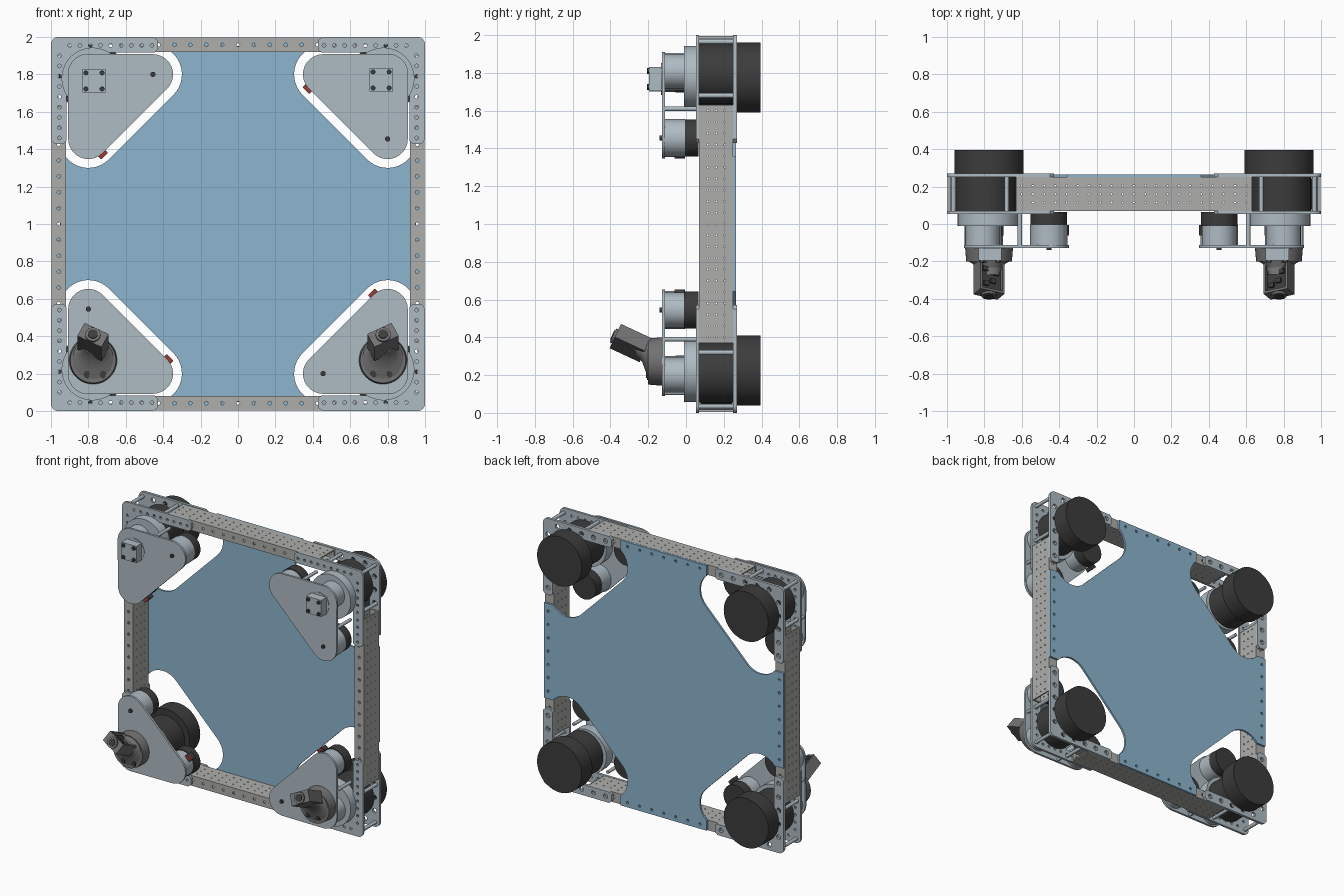
import bpy, bmesh
from math import radians, cos, sin, pi
from mathutils import Matrix, Vector

if "Cube" in bpy.data.objects:
    bpy.data.objects.remove(bpy.data.objects["Cube"])

def material(name, rgb):
    m = bpy.data.materials.new(name)
    m.diffuse_color = (*rgb, 1)
    m.use_nodes = True
    m.node_tree.nodes["Principled BSDF"].inputs["Base Color"].default_value = m.diffuse_color
    return m

BLUE = material("blue_sheet", (.27, .46, .62))
PLATE = material("plate_metal", (.43, .50, .55))
BEAM = material("beam_metal", (.42, .42, .41))
DARK = material("dark_motor", (.045, .045, .045))
ARM = material("arm_plastic", (.17, .17, .17))
RED = material("red_terminal", (.35, .04, .03))
UP = Matrix.Translation((0, 0, 1))
TILT = Matrix.Rotation(pi / 2, 4, 'X')     # sheet XY -> XZ, facing the front

def finish(name, bm, mat, M):
    bm.transform(M)
    bmesh.ops.recalc_face_normals(bm, faces=bm.faces)
    me = bpy.data.meshes.new(name)
    bm.to_mesh(me)
    bm.free()
    me.materials.append(mat)
    ob = bpy.data.objects.new(name, me)
    bpy.context.collection.objects.link(ob)
    return ob

def arc(cx, cz, r, a0, a1, n=10):
    return [(cx + r * cos(radians(a0 + (a1 - a0) * i / n)),
             cz + r * sin(radians(a0 + (a1 - a0) * i / n))) for i in range(n + 1)]

def sheet(name, outline, holes, y0, y1, mat, M=UP):
    """Flat XZ profile with round holes (x, z, r), extruded from y0 to y1."""
    cu = bpy.data.curves.new(name, 'CURVE')
    cu.dimensions, cu.fill_mode, cu.extrude = '2D', 'BOTH', (y1 - y0) / 2
    for loop in [outline] + [arc(x, z, r, 0, 315, 7) for x, z, r in holes]:
        sp = cu.splines.new('POLY')
        sp.points.add(len(loop) - 1)
        for p, (x, z) in zip(sp.points, loop):
            p.co = (x, z, 0, 1)
        sp.use_cyclic_u = True
    tmp = bpy.data.objects.new(name, cu)
    bpy.context.collection.objects.link(tmp)
    dg = bpy.context.evaluated_depsgraph_get()
    me = bpy.data.meshes.new_from_object(tmp.evaluated_get(dg))
    bm = bmesh.new()
    bm.from_mesh(me)
    bpy.data.objects.remove(tmp)
    bpy.data.curves.remove(cu)
    bpy.data.meshes.remove(me)
    bmesh.ops.remove_doubles(bm, verts=bm.verts, dist=1e-5)
    return finish(name, bm, mat, M @ Matrix.Translation((0, (y0 + y1) / 2, 0)) @ TILT)

def cyl(name, x, z, r, y0, y1, mat, M, seg=48, front_r=None):
    bm = bmesh.new()
    bmesh.ops.create_cone(bm, cap_ends=True, segments=seg, radius1=r,
                          radius2=front_r or r, depth=y1 - y0)
    return finish(name, bm, mat, M @ Matrix.Translation((x, (y0 + y1) / 2, z)) @ TILT)

def box(name, c, size, mat, M, rot=Matrix()):
    bm = bmesh.new()
    bmesh.ops.create_cube(bm, size=1)
    return finish(name, bm, mat, M @ Matrix.Translation(c) @ rot @ Matrix.Diagonal((*size, 1)))

# Back sheet with scalloped corners
corner = [(.995, .357)] + arc(.8, .455, .155, 321, 225) + arc(.455, .8, .155, 225, 129) + [(.357, .995)]
outline, holes = [], []
edge = [(x / 10, .96, .01) for x in range(-3, 4)]
for q in range(4):
    outline += corner
    holes += edge
    corner = [(-z, x) for x, z in corner]
    edge = [(-z, x, r) for x, z, r in edge]
sheet("back_sheet", outline, holes, .25, .265, BLUE)

# Profiles of the corner parts
gusset = ([(1, .45)] + arc(.96, .96, .04, 0, 90, 6) + [(.45, 1), (.428, .98), (.428, .935), (.445, .918)]
          + arc(.82, .82, .098, 90, 0, 8) + [(.918, .445), (.935, .428), (.98, .428)])
cover = arc(.8, .8, .11, 0, 90) + arc(.455, .8, .108, 90, 225) + arc(.8, .455, .108, 225, 360)

def rect(w, a, b):
    return [(-w, a), (w, a), (w, b), (-w, b)]

for q in range(4):
    M = UP @ Matrix.Rotation(q * pi / 2, 4, 'Y')
    # Perforated box beam
    row = [(-.595 + i * .085, .958, .01) for i in range(15)]
    sheet("beam_front_wall", rect(.63, .92, .996), row, .07, .08, BEAM, M)
    sheet("beam_back_wall", rect(.63, .92, .996), row, .24, .25, BEAM, M)
    grid = [(-.6 + i * .06, y, .005) for i in range(21) for y in (-.045, 0, .045)]
    for name, z in (("beam_outer_wall", .991), ("beam_inner_wall", .925)):
        W = M @ Matrix.Translation((0, .16, z)) @ Matrix.Rotation(pi / 2, 4, 'X')
        sheet(name, rect(.63, -.08, .08), grid, -.005, .005, BEAM, W)

    # L-shaped corner gussets, front and back, with spacers between
    small = [(.46 + i * .055, .955, .01) for i in range(9)]
    large = [(.48 + i * .1, .958, .018) for i in range(5)]
    for name, hs, y0, y1 in (("front_gusset", small, .053, .07), ("back_gusset", large, .25, .27)):
        sheet(name, gusset, hs + [(z, x, r) for x, z, r in hs], y0, y1, PLATE, M)
    for x, z in ((.965, .965), (.972, .68), (.68, .972)):
        cyl("gusset_spacer", x, z, .013, .07, .25, PLATE, M, 16)

    # Main motor and its gearbox stages
    cyl("main_motor", .775, .775, .185, .268, .395, DARK, M, 64)
    cyl("motor_body", .787, .797, .158, .07, .268, DARK, M, 64)
    cyl("gearbox_flange", .778, .778, .165, -.01, .07, PLATE, M, 64)
    cyl("gearbox_neck", .8, .808, .092, -.115, -.01, PLATE, M)

    # Rounded triangular cover with its standoffs
    sheet("triangle_cover", cover, [], -.128, -.112, PLATE, M)
    for x, z in ((.893, .61), (.61, .893)):
        cyl("cover_standoff", x, z, .012, -.112, .06, PLATE, M, 16)

    # Two small units in the far lobes of the cover
    cyl("idler_housing", .8, .455, .1, -.112, -.005, PLATE, M)
    cyl("idler_motor", .8, .455, .098, -.005, .065, DARK, M)
    cyl("idler_axle", .8, .455, .014, -.14, -.125, DARK, M, 16)
    cyl("drive_housing", .455, .8, .092, -.112, -.01, PLATE, M)
    cyl("drive_motor", .455, .8, .098, -.01, .065, DARK, M)
    turn = Matrix.Rotation(radians(45), 4, 'Y')
    box("terminal_block", (.375, -.03, .725), (.05, .05, .03), DARK, M, turn)
    box("terminal", (.37, -.055, .72), (.045, .012, .018), RED, M, turn)

    # Output hub with four bolts
    cyl("hub_ring", .765, .77, .082, -.132, -.12, PLATE, M)
    box("output_hub", (.765, -.16, .77), (.125, .07, .125), PLATE, M)
    for dx in (-.043, .043):
        for dz in (-.043, .043):
            cyl("hub_bolt", .765 + dx, .77 + dz, .013, -.206, -.19, DARK, M, 16)

# Tilted sensor arms on the two lower hubs
I = Matrix()
for s in (-1, 1):
    cx = s * .775
    cyl("arm_base", cx, .272, .128, -.2, -.128, ARM, I, 64, .122)
    R = Matrix.Rotation(radians(-25), 4, 'X') @ Matrix.Rotation(radians(-27 * s), 4, 'Y')
    H = Matrix.Translation((cx, -.295, .37)) @ R
    # Neck lofted from the base disc to the sensor head
    bm = bmesh.new()
    n, rings = 32, []
    for y, z, rx, rz in ((-.195, .272, .118, .118), (-.212, .30, .088, .085),
                         (-.232, .325, .068, .055), (-.27, .35, .058, .042)):
        rings.append([bm.verts.new((cx + rx * cos(2 * pi * i / n), y, z + rz * sin(2 * pi * i / n)))
                      for i in range(n)])
    for a, b in zip(rings, rings[1:]):
        for i in range(n):
            bm.faces.new((a[i], a[(i + 1) % n], b[(i + 1) % n], b[i]))
    bm.faces.new(rings[0])
    bm.faces.new(rings[-1])
    finish("arm_neck", bm, ARM, I)
    # Open-topped sensor head with circuit board and lens
    box("head_floor", (0, 0, -.033), (.145, .175, .02), ARM, H)
    for k in (-1, 1):
        box("head_side", (k * .066, 0, 0), (.013, .175, .085), ARM, H)
        box("head_end", (0, k * .081, 0), (.145, .013, .085), ARM, H)
    box("circuit_board", (0, 0, .015), (.12, .15, .012), DARK, H)
    for x, y in ((-.03, -.04), (.03, .03), (.01, -.02), (-.035, .045)):
        box("board_chip", (x, y, .025), (.03, .025, .014), DARK, H)
    cyl("lens_ring", 0, -.002, .04, -.1, -.085, ARM, H, 32)
    cyl("lens", 0, -.002, .026, -.105, -.095, DARK, H, 32)
    for dx, dz in ((-.043, .06), (.043, .06), (-.043, -.025), (.043, -.025)):
        cyl("arm_bolt", s * .765 + dx, .225 + dz, .015, -.212, -.195, DARK, I, 16)

# Smooth round sides, keep hard edges
bpy.ops.object.select_all(action='SELECT')
bpy.context.view_layer.objects.active = bpy.context.scene.objects[0]
bpy.ops.object.shade_smooth_by_angle(angle=radians(30))
